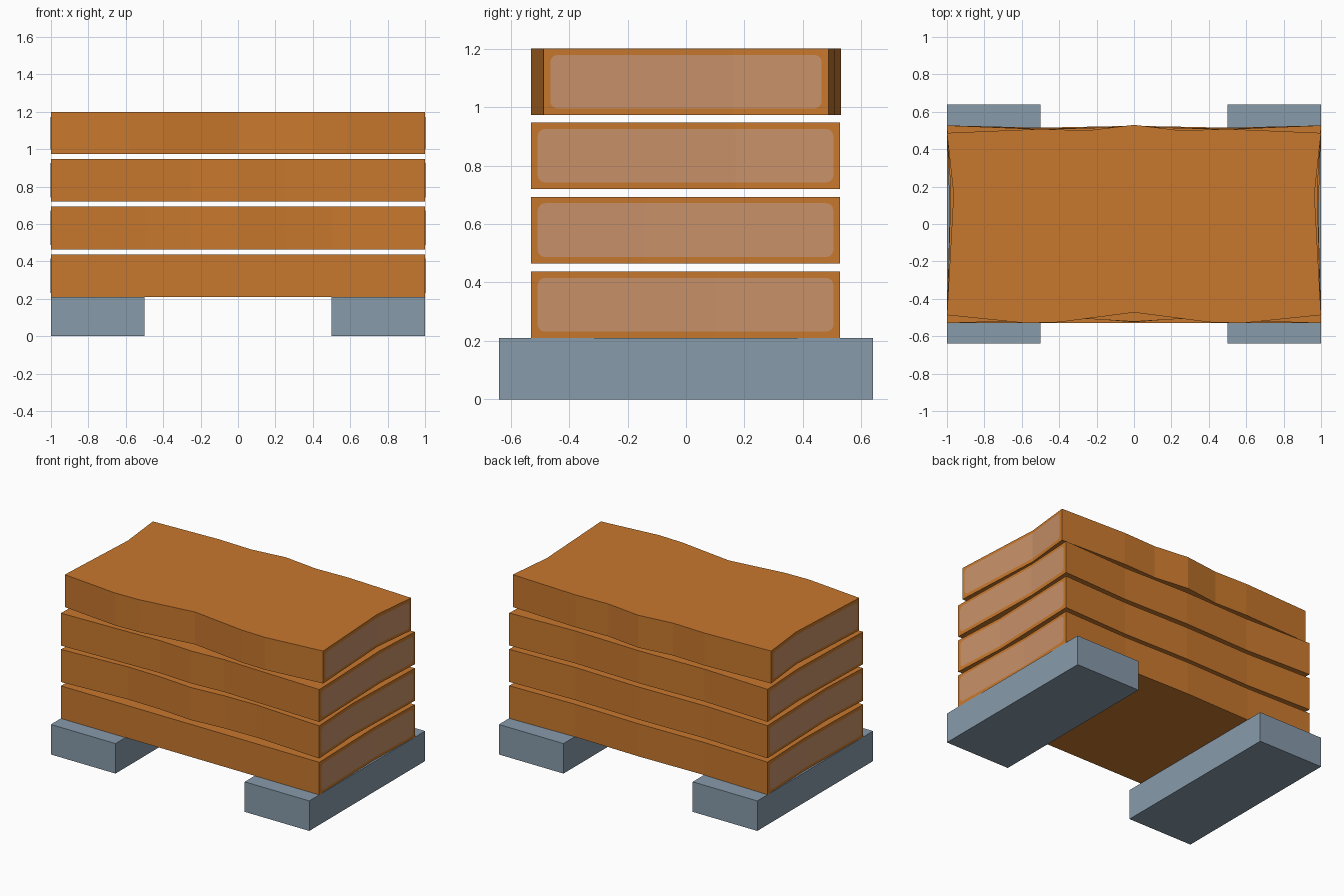
import bpy, bmesh, math

if "Cube" in bpy.data.objects:
    bpy.data.objects.remove(bpy.data.objects["Cube"])

def material(name, rgb):
    m = bpy.data.materials.new(name)
    m.diffuse_color = (*rgb, 1)
    m.use_nodes = True
    m.node_tree.nodes["Principled BSDF"].inputs["Base Color"].default_value = m.diffuse_color
    return m

ORANGE = material("orange_wood", (0.578, 0.188, 0.026))
PALE = material("pale_end_grain", (0.578, 0.283, 0.141))
GREY = material("blue_grey", (0.242, 0.328, 0.402))

def make(name, mat, bm):
    me = bpy.data.meshes.new(name)
    bm.to_mesh(me)
    bm.free()
    me.materials.append(mat)
    ob = bpy.data.objects.new(name, me)
    bpy.context.collection.objects.link(ob)

def prism(name, mat, outline, z0, z1):
    bm = bmesh.new()
    f = bm.faces.new([bm.verts.new((x, y, z0)) for x, y in outline])
    top = bmesh.ops.extrude_face_region(bm, geom=[f])["geom"]
    bmesh.ops.translate(bm, vec=(0, 0, z1 - z0),
                        verts=[g for g in top if isinstance(g, bmesh.types.BMVert)])
    bmesh.ops.recalc_face_normals(bm, faces=bm.faces)
    make(name, mat, bm)

def mirrored(half):
    # half edge from x=0 outwards -> full edge from left to right
    return [(-x, y) for x, y in reversed(half) if x > 0] + half

def end_panel(name, side, y0, y1, z0, z1, bend_y, depth, ends):
    # rounded plate following the bent slab end
    def px(y):
        k = (ends[1] - y) / (ends[1] - bend_y) if y > bend_y else (y - ends[0]) / (bend_y - ends[0])
        return side * (1.003 - depth * k)
    r = 0.025
    arc = [i * math.pi / 8 for i in range(5)]
    right = [(y1 - r + r * math.cos(a), z1 - r + r * math.sin(a)) for a in arc]
    left = [(y0 + r - r * math.cos(a), z1 - r + r * math.sin(a)) for a in arc]
    bm = bmesh.new()
    for up in (right, left):
        down = [(y, z0 + z1 - z) for y, z in reversed(up)]
        loop = up + [(bend_y, z1), (bend_y, z0)] + down
        f = bm.faces.new([bm.verts.new((px(y), y, z)) for y, z in loop])
        f.normal_update()
        if f.normal.x * side < 0:
            f.normal_flip()
    make(name, PALE, bm)

# slabs: z range, front half edge, back half edge, end bend (y, depth)
slabs = [
    (0.21, 0.438, [(0, -0.53), (1, -0.53)],
     [(0, 0.525), (0.5, 0.515), (1, 0.527)], 0.10, 0.015),
    (0.465, 0.693, [(0, -0.525), (0.25, -0.505), (0.5, -0.5), (1, -0.53)],
     [(0, 0.52), (0.5, 0.51), (1, 0.527)], -0.14, 0.02),
    (0.72, 0.947, [(0, -0.522), (0.25, -0.507), (0.5, -0.515), (1, -0.53)],
     [(0, 0.52), (0.5, 0.507), (1, 0.527)], 0.17, 0.02),
    (0.973, 1.2, [(0, -0.473), (0.4, -0.525), (0.58, -0.53), (1, -0.487)],
     [(0, 0.53), (0.25, 0.5), (0.5, 0.508), (1, 0.487)], 0.16, 0.035),
]
for i, (z0, z1, front, back, by, d) in enumerate(slabs, 1):
    outline = mirrored(front) + [(1 - d, by)] + mirrored(back)[::-1] + [(d - 1, by)]
    prism(f"slab_{i}", ORANGE, outline, z0, z1)
    ends = (front[-1][1], back[-1][1])
    for side, label in ((1, "right"), (-1, "left")):
        end_panel(f"{label}_end_panel_{i}", side, ends[0] + 0.023, ends[1] - 0.023,
                  z0 + 0.022, z1 - 0.022, by, d, ends)

# two support blocks
for label, x0, x1 in (("left", -1, -0.5), ("right", 0.5, 1)):
    prism(f"{label}_support", GREY,
          [(x0, -0.64), (x1, -0.64), (x1, 0.64), (x0, 0.64)], 0, 0.21)
